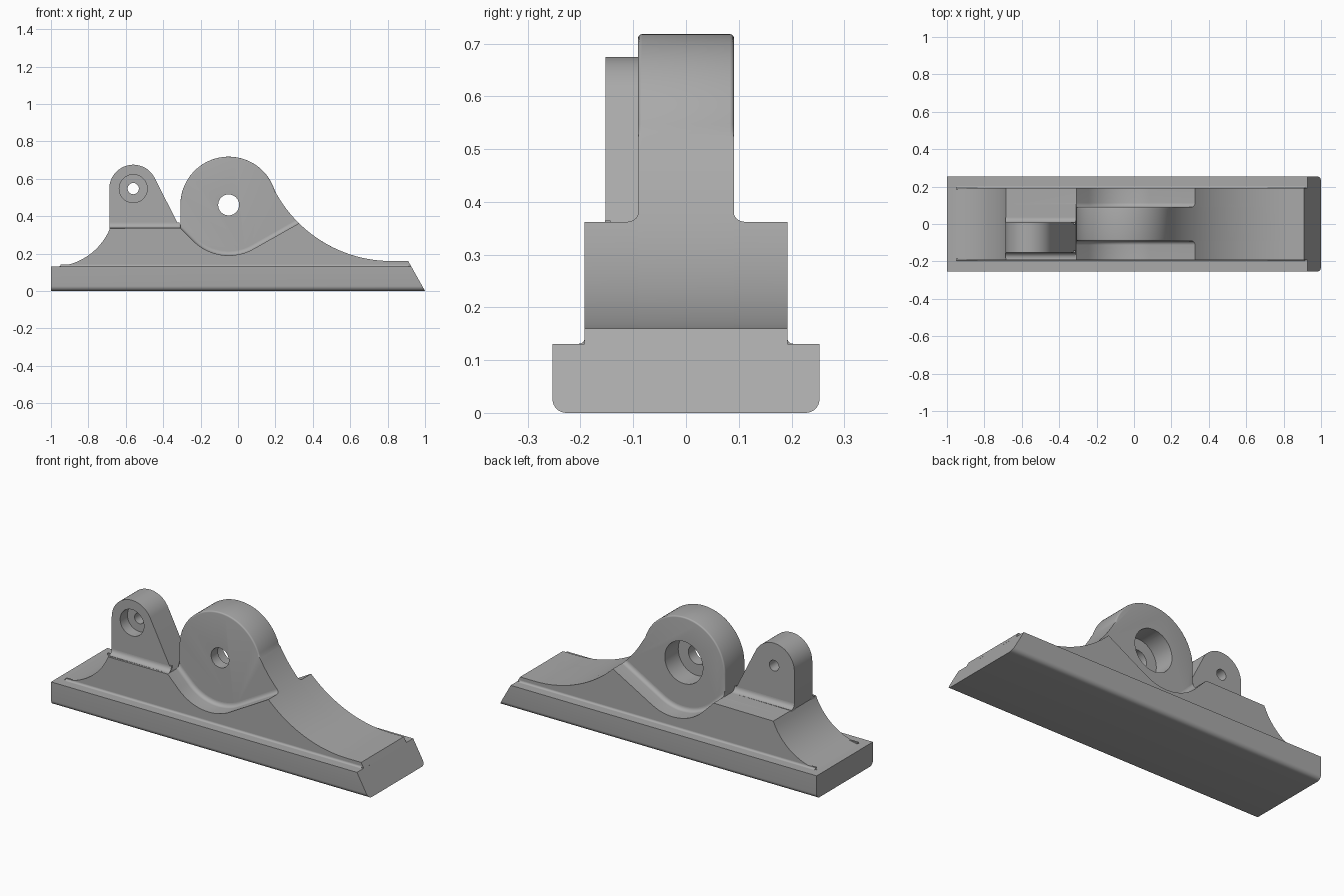
import bpy, bmesh
from math import sin, cos, pi, sqrt, acos, atan2, radians

if "Cube" in bpy.data.objects:
    bpy.data.objects.remove(bpy.data.objects["Cube"])

GREY = (0.4, 0.4, 0.4, 1)
mat = bpy.data.materials.new("plain grey")
mat.use_nodes = True
mat.diffuse_color = GREY
mat.node_tree.nodes["Principled BSDF"].inputs["Base Color"].default_value = GREY


def loft(name, sections):
    """Skin matching closed rings of 3D points and cap both ends."""
    bm = bmesh.new()
    rings = [[bm.verts.new(p) for p in ring] for ring in sections]
    n = len(rings[0])
    for a, b in zip(rings, rings[1:]):
        for i in range(n):
            j = (i + 1) % n
            bm.faces.new((a[i], a[j], b[j], b[i]))
    bm.faces.new(rings[0][::-1])
    bm.faces.new(rings[-1])
    bmesh.ops.recalc_face_normals(bm, faces=bm.faces)
    mesh = bpy.data.meshes.new(name)
    bm.to_mesh(mesh)
    bm.free()
    mesh.materials.append(mat)
    ob = bpy.data.objects.new(name, mesh)
    bpy.context.collection.objects.link(ob)
    return ob


def at_y(points, y):
    return [(x, y, z) for x, z in points]


def arc(cx, cz, r, a0, a1, n):
    return [(cx + r * cos(a0 + (a1 - a0) * i / n),
             cz + r * sin(a0 + (a1 - a0) * i / n)) for i in range(n + 1)]


def activate(ob):
    bpy.ops.object.select_all(action='DESELECT')
    ob.select_set(True)
    bpy.context.view_layer.objects.active = ob


def drill(ob, cx, cz, r, y0, y1):
    """Cut a round hole along y."""
    ring = arc(cx, cz, r, 0, 2 * pi, 48)[:-1]
    cutter = loft("drill_cutter", [at_y(ring, y0), at_y(ring, y1)])
    cutter.hide_render = True
    activate(ob)
    mod = ob.modifiers.new("hole", 'BOOLEAN')
    mod.operation = 'DIFFERENCE'
    mod.solver = 'EXACT'
    mod.object = cutter
    bpy.ops.object.modifier_apply(modifier=mod.name)
    bpy.data.objects.remove(cutter)


def fillet(name, x0, x1, y, z, r, side):
    """Concave quarter strip along x, in the corner at (y, z)."""
    curve = [(y + side * r * (1 - cos(t)), z + r * (1 - sin(t)))
             for t in (pi / 2 * i / 8 for i in range(9))]
    ring = [(y - side * 0.01, z + r), *curve,
            (y + side * r, z - 0.01), (y - side * 0.01, z - 0.01)]
    return loft(name, [[(x, *p) for p in ring] for x in (x0, x1)])


# Shared dimensions
BX, BZ = -0.05, 0.46             # large boss centre
BR, PR = 0.258, 0.27             # boss and pocket radii
HALF, BOSS_Y = 0.192, 0.091      # half widths
LEDGE, LEFT = 0.337, -0.308
SWEEP_X, SWEEP_R, LOW = 0.82, 0.705, 0.16


def sweep(x0, x1, n):
    """Concave slope running down to the right end."""
    a0 = -acos((x0 - SWEEP_X) / SWEEP_R)
    a1 = -acos((x1 - SWEEP_X) / SWEEP_R)
    return arc(SWEEP_X, LOW + SWEEP_R, SWEEP_R, a0, a1, n)


def tangent_angle(p, r, sign):
    dx, dz = p[0] - BX, p[1] - BZ
    return atan2(dz, dx) + sign * acos(r / sqrt(dx * dx + dz * dz))


def body_outline(off):
    """Side profile; off lifts the pocket floor."""
    r = PR - off
    slope = sweep(0.326 - 0.75 * off, SWEEP_X, 24)
    left = (LEFT, LEDGE + 1.3 * off)
    a0 = tangent_angle(left, r, 1) % (2 * pi)
    a1 = tangent_angle(slope[0], r, -1) % (2 * pi)
    R = 0.331
    rise = arc(-0.99, 0.13 + R, R, -pi / 2, -acos(0.306 / R), 14)
    return (rise + [(LEFT - 0.002, LEDGE), left] + arc(BX, BZ, r, a0, a1, 24)
            + slope + [(0.91, LOW), (0.927, 0.13), (0.9, 0.1), (-0.99, 0.1)])


# Body with filleted pockets either side of the boss
FR = 0.022
half = [(HALF, 0)]
for i in range(9):
    t = pi / 2 * i / 8
    half.append((BOSS_Y + FR * (1 - sin(t)), FR * (1 - cos(t))))
stations = [(-y, o) for y, o in half] + half[::-1]
body = loft("body", [at_y(body_outline(o), y) for y, o in stations])


# Base rail with rounded bottom edges and a raked right end
W, Q = 0.253, 0.026
section = (arc(-W + Q, Q, Q, pi, 1.5 * pi, 8) + arc(W - Q, Q, Q, 1.5 * pi, 2 * pi, 8)
           + [(W, 0.131), (-W, 0.131)])
base = loft("base_rail", [[(-1, y, z) for y, z in section],
                          [(1 - 0.5625 * z, y, z) for y, z in section]])
for side, label in ((-1, "front"), (1, "back")):
    fillet(label + "_base_fillet", -0.95, 0.915, side * HALF, 0.131, 0.011, side)


# Large boss with softened rim
def boss_outline(inset):
    r = BR - inset
    blend = sweep(0.326, 0.203, 8)
    a0 = radians(14)
    return (blend + arc(BX, BZ, r, a0, pi, 56)[1:] + [(LEFT + inset, LEDGE)]
            + arc(BX, BZ, PR + 0.02, radians(207), radians(300), 16)
            + [(0.326, 0.34)])


RIM = 0.008
rim = [(BOSS_Y - RIM * (1 - cos(t)), RIM * (1 - sin(t)))
       for t in (pi / 2 * i / 4 for i in range(5))]
boss = loft("large_boss", [at_y(boss_outline(i), s * y)
                           for s, y, i in [(-1, *p) for p in rim]
                           + [(1, *p) for p in rim[::-1]]])
drill(boss, BX, BZ, 0.056, -0.3, 0.3)
drill(boss, BX, BZ, 0.12, -0.03, 0.3)

# Small lug with a counterbored hole
LX, LZ, LR = -0.56, 0.547, 0.128
FOOT = (-0.31, LEDGE)
dx, dz = FOOT[0] - LX, FOOT[1] - LZ
a = atan2(dz, dx) + acos(LR / sqrt(dx * dx + dz * dz))
outline = ([FOOT] + arc(LX, LZ, LR, a, pi, 32)
           + [(LX - LR, LEDGE), (-0.67, 0.3), (-0.33, 0.3)])
LUG_Y = (-0.153, 0.008)
lug = loft("small_lug", [at_y(outline, y) for y in LUG_Y])
drill(lug, LX, LZ, 0.03, -0.3, 0.3)
drill(lug, LX, LZ, 0.075, -0.3, LUG_Y[0] + 0.065)
for y, side, label in ((LUG_Y[0], -1, "front"), (LUG_Y[1], 1, "back")):
    fillet(label + "_lug_fillet", LX - LR, LEFT - 0.004, y, LEDGE, 0.028, side)

# Smooth curved faces, keep hard edges
for ob in list(bpy.context.scene.objects):
    if ob.type == 'MESH' and mat.name in ob.data.materials:
        activate(ob)
        bpy.ops.object.shade_smooth_by_angle(angle=radians(30))
